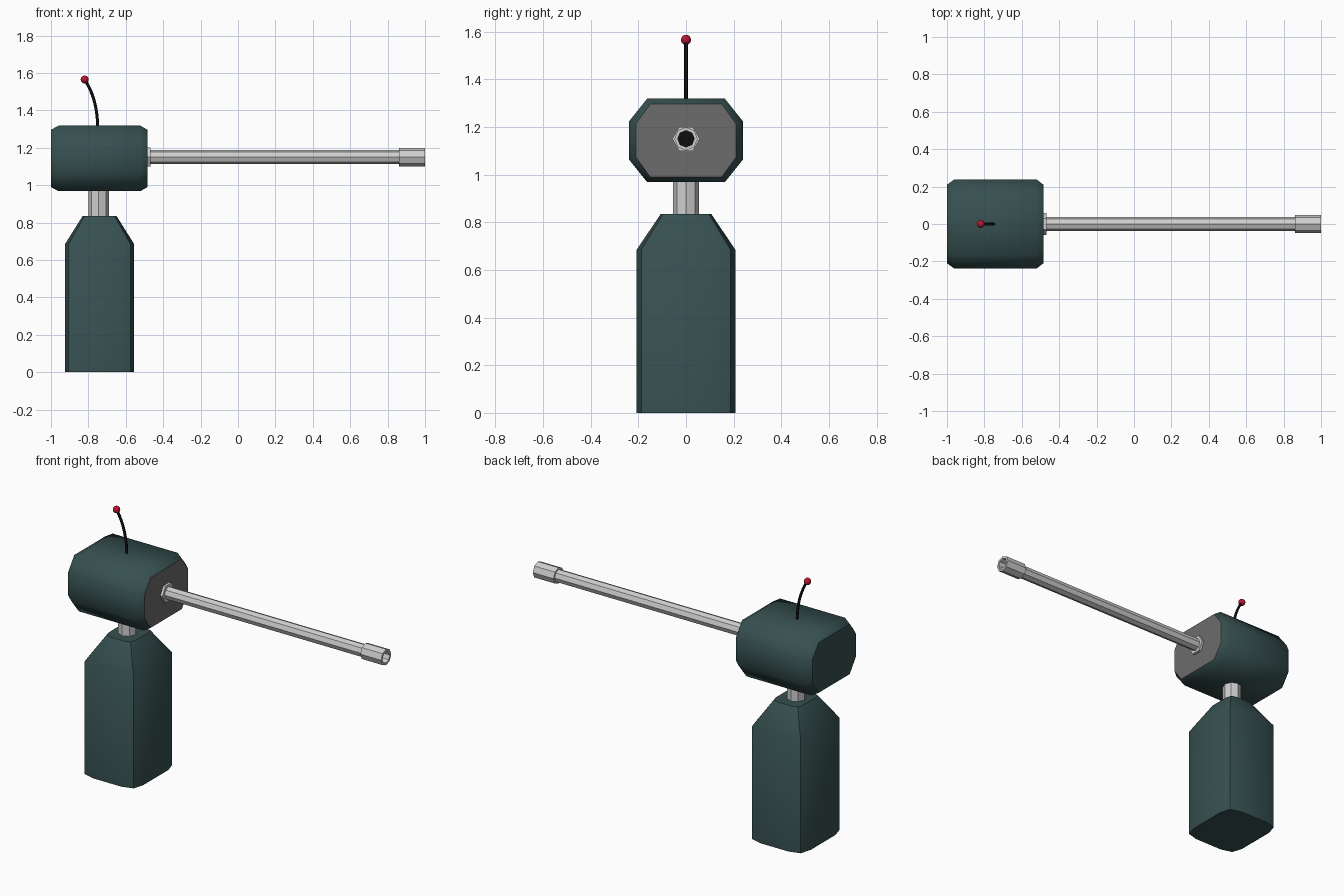
import bpy, bmesh, math

if "Cube" in bpy.data.objects:
    bpy.data.objects.remove(bpy.data.objects["Cube"])


def material(name, rgb):
    m = bpy.data.materials.new(name)
    m.diffuse_color = (*rgb, 1)
    m.use_nodes = True
    m.node_tree.nodes["Principled BSDF"].inputs["Base Color"].default_value = m.diffuse_color
    return m


SLATE = material("dark slate", (0.038, 0.08, 0.08))
GREY = material("face grey", (0.15, 0.15, 0.15))
STEEL = material("light steel", (0.62, 0.62, 0.62))
BLACK = material("black", (0.004, 0.004, 0.004))
RED = material("crimson", (0.5, 0.007, 0.03))


def loft(name, rings, mats, angle=None, closed=False):
    """Skin a list of equal-length point rings; cap the ends or join last to first."""
    bm = bmesh.new()
    vs = [[bm.verts.new(p) for p in ring] for ring in rings]
    n = len(vs[0])
    pairs = list(zip(vs, vs[1:])) + ([(vs[-1], vs[0])] if closed else [])
    for a, b in pairs:
        for i in range(n):
            j = (i + 1) % n
            bm.faces.new((a[i], a[j], b[j], b[i]))
    if not closed:
        bm.faces.new(vs[0])
        bm.faces.new(vs[-1])
    bmesh.ops.recalc_face_normals(bm, faces=bm.faces)
    me = bpy.data.meshes.new(name)
    bm.to_mesh(me)
    bm.free()
    ob = bpy.data.objects.new(name, me)
    bpy.context.collection.objects.link(ob)
    for m in mats:
        me.materials.append(m)
    if angle:
        bpy.ops.object.select_all(action='DESELECT')
        ob.select_set(True)
        bpy.context.view_layer.objects.active = ob
        bpy.ops.object.shade_smooth_by_angle(angle=math.radians(angle))
    return ob


def mirrored(quarter):
    """Full outline from the points of one quadrant, listed counter-clockwise."""
    q = quarter
    return (q + [(-a, b) for a, b in reversed(q)]
            + [(-a, -b) for a, b in q] + [(a, -b) for a, b in reversed(q)])


def ring_x(x, r, n=8, z=1.15):
    return [(x, r * math.cos(math.tau * i / n), z + r * math.sin(math.tau * i / n))
            for i in range(n)]


# Body: rectangle with slightly bulged sides, tapering at the shoulder
section = mirrored([(0.185, 0.12), (0.165, 0.187), (0.095, 0.207)])
loft("body", [[(-0.74 + a * s, b * t, z) for a, b in section]
              for z, s, t in ((0, 1, 1), (0.685, 1, 1), (0.835, 0.49, 0.51))],
     [SLATE], 45)

# Neck
loft("neck", [[(-0.745 + 0.054 * math.cos(math.tau * i / 8),
                0.054 * math.sin(math.tau * i / 8), z) for i in range(8)]
              for z in (0.82, 0.98)], [STEEL])

# Head: octagonal block with chamfered ends and a grey front plate
big = mirrored([(0.239, 0.08), (0.163, 0.175)])
small = mirrored([(0.21, 0.07), (0.15, 0.153)])
head = loft("head", [[(x, a, 1.143 + b) for a, b in sec] for x, sec in
                     ((-1, small), (-0.96, big), (-0.522, big), (-0.484, small))],
            [SLATE, GREY], 45)
for f in head.data.polygons:
    if f.normal.x > 0.99:
        f.material_index = 1

# Hexagonal nut, hollow barrel with wider muzzle, dark bore
loft("barrel_nut", [ring_x(-0.49, 0.058, 6), ring_x(-0.469, 0.058, 6)], [STEEL])
loft("barrel", [ring_x(x, r) for x, r in
                ((-0.48, 0.038), (0.86, 0.038), (0.86, 0.049), (1, 0.049),
                 (1, 0.035), (0.865, 0.035), (0.865, 0.002), (-0.48, 0.002))],
     [STEEL], closed=True)
loft("bore", [ring_x(0.86, 0.035), ring_x(0.868, 0.035)], [BLACK])

# Antenna: curved rod with a ball tip
p0, p1, p2 = (-0.75, 1.30), (-0.75, 1.46), (-0.82, 1.565)
rings = []
for k in range(9):
    t = k / 8
    x, z = (p0[i] * (1 - t) ** 2 + 2 * p1[i] * t * (1 - t) + p2[i] * t * t for i in (0, 1))
    dx, dz = ((p1[i] - p0[i]) * (1 - t) + (p2[i] - p1[i]) * t for i in (0, 1))
    d = math.hypot(dx, dz)
    rings.append([(x + 0.008 * math.cos(a) * dz / d, 0.008 * math.sin(a),
                   z - 0.008 * math.cos(a) * dx / d)
                  for a in (math.tau * i / 8 for i in range(8))])
loft("antenna", rings, [BLACK], 50)

bpy.ops.mesh.primitive_uv_sphere_add(segments=16, ring_count=10, radius=0.021,
                                     location=(-0.82, 0, 1.565))
ball = bpy.context.object
ball.name = "antenna_tip"
ball.data.materials.append(RED)
bpy.ops.object.shade_smooth()
